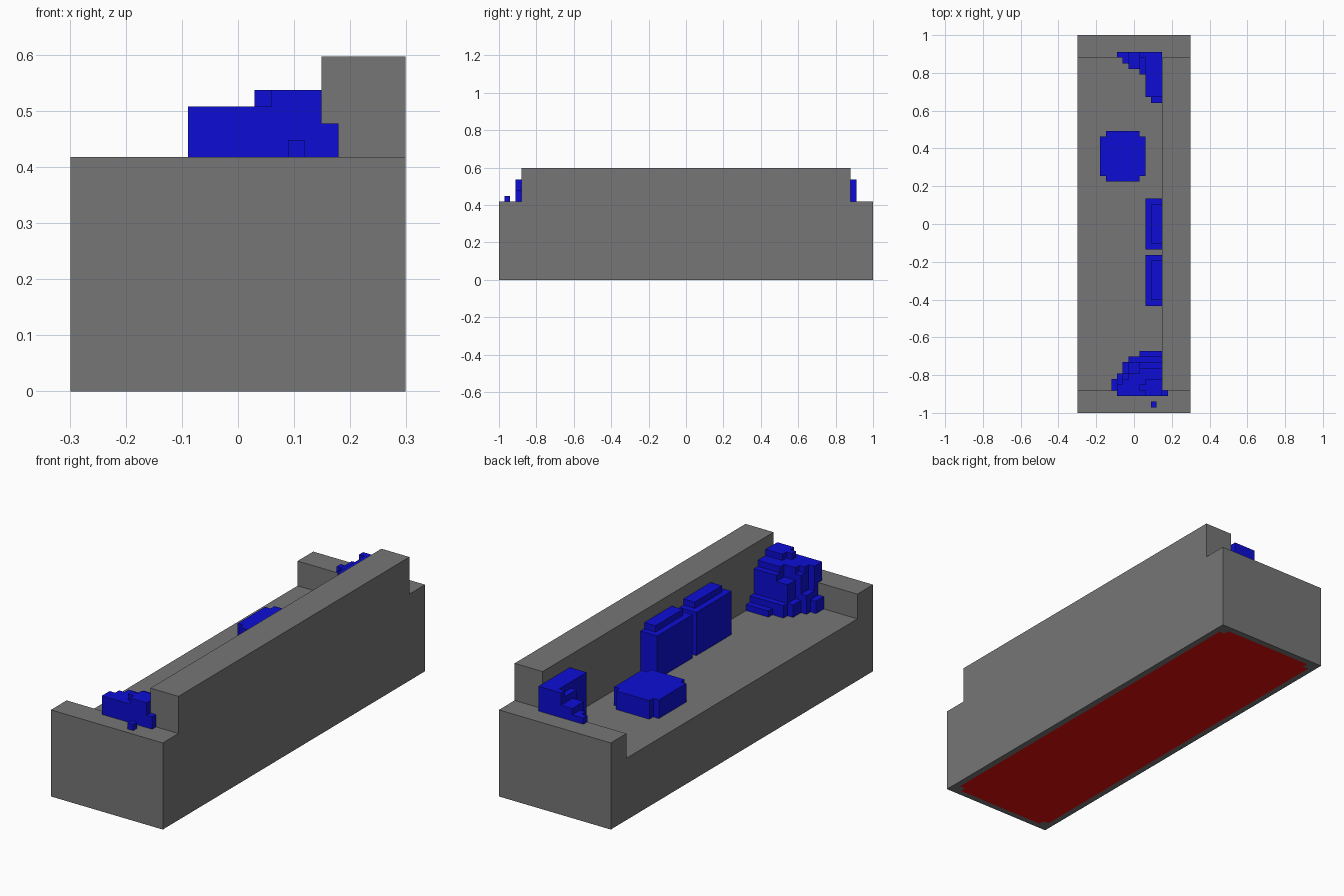
import bpy, bmesh

if "Cube" in bpy.data.objects:
    bpy.data.objects.remove(bpy.data.objects["Cube"])

U = 2 / 67  # one block; the model is 67 blocks long


def material(name, rgb):
    m = bpy.data.materials.new(name)
    m.diffuse_color = (*rgb, 1)
    m.use_nodes = True
    m.node_tree.nodes["Principled BSDF"].inputs["Base Color"].default_value = m.diffuse_color
    return m


GREY = material("stone grey", (0.18, 0.18, 0.18))
BLUE = material("deep blue", (0.004, 0.004, 0.66))
RED = material("red underside", (0.78, 0.004, 0.004))


def block_part(name, boxes, mats):
    """Join boxes (x0, x1, y0, y1, z0, z1[, material]) into one outer skin."""
    cuts = [sorted({b[2 * a + k] for b in boxes for k in (0, 1)}) for a in range(3)]
    cells = {}
    for b in boxes:
        r = [range(cuts[a].index(b[2 * a]), cuts[a].index(b[2 * a + 1])) for a in range(3)]
        for i in r[0]:
            for j in r[1]:
                for k in r[2]:
                    cells[i, j, k] = b[6] if len(b) > 6 else 0
    bm = bmesh.new()
    verts = {}

    def vert(key):
        if key not in verts:
            verts[key] = bm.verts.new([cuts[a][key[a]] * U for a in range(3)])
        return verts[key]

    for cell, mat in cells.items():
        for a in range(3):
            for side in (0, 1):
                near = list(cell)
                near[a] += 2 * side - 1
                if tuple(near) in cells:
                    continue
                b, c = (a + 1) % 3, (a + 2) % 3
                loop = []
                for db, dc in ((0, 0), (1, 0), (1, 1), (0, 1)):
                    p = list(cell)
                    p[a] += side
                    p[b] += db
                    p[c] += dc
                    loop.append(vert(tuple(p)))
                face = bm.faces.new(loop if side else loop[::-1])
                face.material_index = mat
    me = bpy.data.meshes.new(name)
    bm.to_mesh(me)
    bm.free()
    for m in mats:
        me.materials.append(m)
    ob = bpy.data.objects.new(name, me)
    bpy.context.collection.objects.link(ob)
    return ob


# Bench: seat, two low arms, backrest, red panel underneath
block_part("bench", [
    (-10, 10, -33.5, 33.5, 0, 10),
    (-10, 10, -33.5, -29.5, 10, 14),
    (-10, 10, 29.5, 33.5, 10, 14),
    (5, 10, -29.5, 29.5, 10, 20),
    (-9, 9, -31.5, 31.5, 0, 1, 1),
    (-8, 8, -32.5, 32.5, 0, 1, 1),
], [GREY, RED])

# Two upright cushions leaning on the backrest
for i, y in enumerate((0, -10)):
    block_part(f"back_cushion_{i + 1}", [
        (2, 5, y - 4.5, y + 4.5, 10, 17),
        (3, 5, y - 3.5, y + 3.5, 17, 18),
    ], [BLUE])

# Flat cushion lying on the seat
block_part("flat_cushion", [
    (-6, 2, 8.5, 15.5, 10, 13),
    (-5, 1, 7.5, 16.5, 10, 13),
], [BLUE])

# Corner cushion at the rear arm, overlapping the arm top
block_part("rear_corner_cushion", [
    (3, 5, 21.5, 29.5, 10, 17),
    (2, 5, 22.5, 29.5, 10, 18),
    (1, 2, 26.5, 29.5, 10, 17),
    (-1, 1, 27.5, 29.5, 10, 16),
    (-2, -1, 28.5, 29.5, 10, 15),
    (-3, -1, 29.5, 30.5, 14, 15),
    (-1, 1, 29.5, 30.5, 14, 16),
    (1, 2, 29.5, 30.5, 14, 18),
    (2, 5, 29.5, 30.5, 14, 18),
], [BLUE])

# Corner cushion at the front arm, stepped up into the corner
block_part("front_corner_cushion", [
    (1, 5, -29.5, -22.5, 10, 11),
    (-1, 5, -29.5, -23.5, 10, 12),
    (1, 5, -29.5, -24.5, 12, 16),
    (-1, 1, -29.5, -24.5, 12, 15),
    (-2, -1, -29.5, -24.5, 10, 12),
    (-2, -1, -29.5, -26.5, 12, 16),
    (-3, -2, -29.5, -26.5, 10, 13),
    (-3, -2, -29.5, -28.5, 13, 17),
    (-4, -3, -29.5, -27.5, 10, 12),
    (-1, 1, -29.5, -26.5, 15, 17),
    (1, 5, -29.5, -25.5, 16, 17),
    (-2, -1, -29.5, -27.5, 16, 17),
    (2, 5, -30.5, -27.5, 17, 18),
    (1, 2, -29.5, -28.5, 17, 18),
    (-3, 5, -30.5, -29.5, 14, 17),
    (5, 6, -30.5, -29.5, 14, 16),
], [BLUE])

# Loose tuft on the front arm
block_part("arm_tuft", [(3, 4, -32.5, -31.5, 14, 15)], [BLUE])
